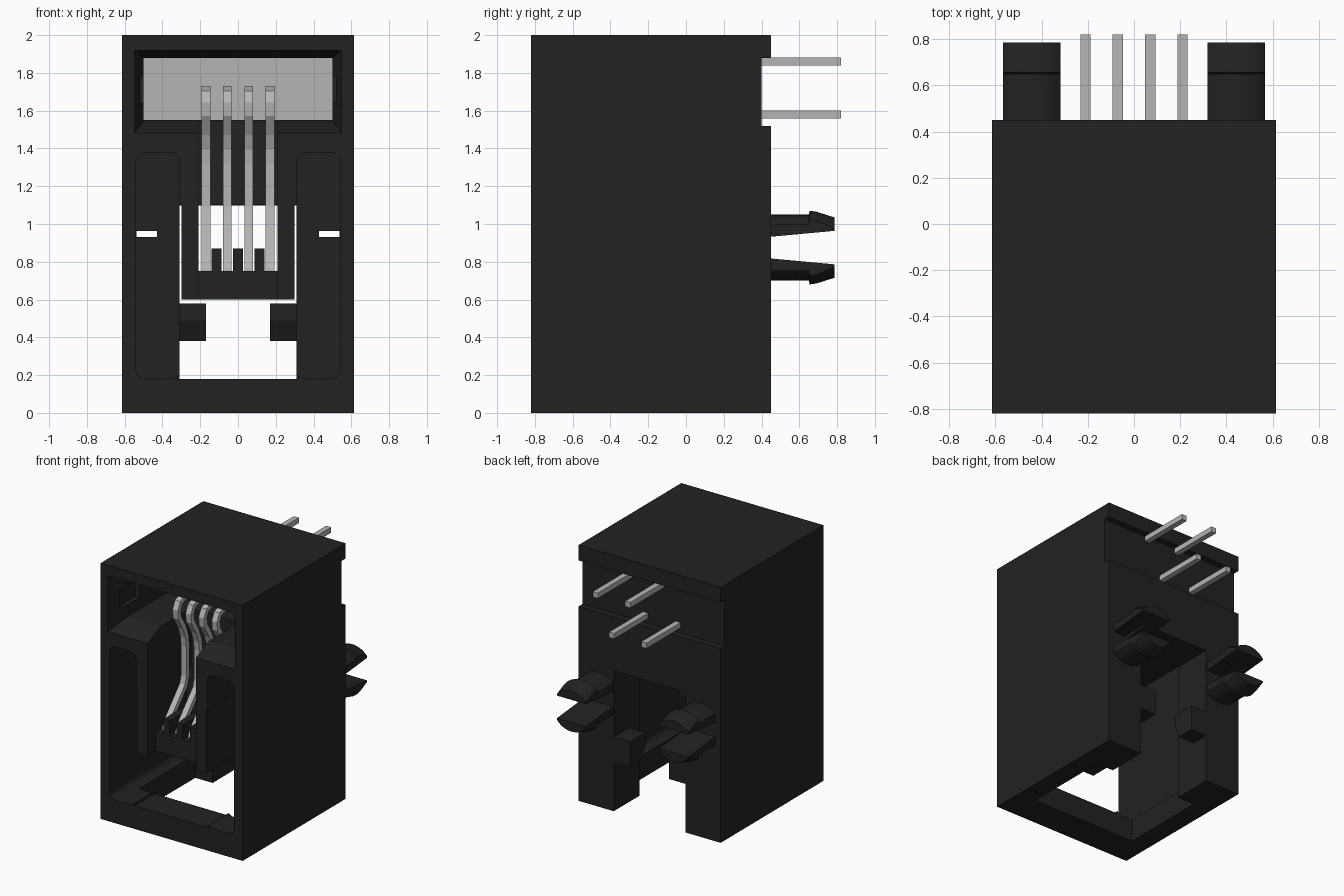
import bpy, bmesh, math
from mathutils import Vector

cube = bpy.data.objects.get("Cube")
if cube:
    bpy.data.objects.remove(cube, do_unlink=True)


def material(name, rgb, rough):
    m = bpy.data.materials.new(name)
    m.use_nodes = True
    m.diffuse_color = (*rgb, 1)
    bsdf = next(n for n in m.node_tree.nodes if n.type == 'BSDF_PRINCIPLED')
    bsdf.inputs["Base Color"].default_value = (*rgb, 1)
    bsdf.inputs["Roughness"].default_value = rough
    return m


BLACK = material("black plastic", (0.016, 0.016, 0.016), 0.6)
METAL = material("contact metal", (0.46, 0.46, 0.46), 0.5)


def finish(name, bm, mat):
    bmesh.ops.recalc_face_normals(bm, faces=bm.faces[:])
    me = bpy.data.meshes.new(name)
    bm.to_mesh(me)
    bm.free()
    me.materials.append(mat)
    ob = bpy.data.objects.new(name, me)
    bpy.context.collection.objects.link(ob)
    return ob


def prism(name, pts, axis, lo, hi, mat=BLACK, end=None):
    """Extrude a 2D outline along x (points are y, z) or y (points are x, z)."""
    def at(p, t):
        return (t, p[0], p[1]) if axis == 'x' else (p[0], t, p[1])
    bm = bmesh.new()
    a = [bm.verts.new(at(p, lo)) for p in pts]
    b = [bm.verts.new(at(p, hi)) for p in (end or pts)]
    bm.faces.new(a)
    bm.faces.new(b[::-1])
    n = len(pts)
    for i in range(n):
        j = (i + 1) % n
        bm.faces.new((a[j], a[i], b[i], b[j]))
    return finish(name, bm, mat)


def rect(x0, x1, z0, z1):
    return [(x0, z0), (x1, z0), (x1, z1), (x0, z1)]


def round_rect(x0, x1, z0, z1, r, n=5):
    corners = [(x1 - r, z1 - r), (x0 + r, z1 - r), (x0 + r, z0 + r), (x1 - r, z0 + r)]
    pts = []
    for k, (cx, cz) in enumerate(corners):
        for i in range(n + 1):
            a = math.pi / 2 * (k + i / n)
            pts.append((cx + r * math.cos(a), cz + r * math.sin(a)))
    return pts


def box(name, x0, x1, y0, y1, z0, z1, mat=BLACK):
    return prism(name, rect(x0, x1, z0, z1), 'y', y0, y1, mat)


def boolean(ob, tool, op='DIFFERENCE'):
    mod = ob.modifiers.new(op.title(), 'BOOLEAN')
    mod.operation, mod.solver, mod.object = op, 'EXACT', tool
    bpy.ops.object.select_all(action='DESELECT')
    bpy.context.view_layer.objects.active = ob
    ob.select_set(True)
    bpy.ops.object.modifier_apply(modifier=mod.name)
    bpy.data.objects.remove(tool, do_unlink=True)


# Housing with its plug cavity, contact window, rear slot and open underside
housing = box("housing", -0.615, 0.615, -0.82, 0.45, 0, 2)
cuts = [
    box("cut", -0.7, 0.7, 0.40, 0.5, 1.52, 1.88),
    prism("cut", rect(-0.552, 0.552, 1.477, 1.922), 'y', -0.83, -0.66,
          end=rect(-0.50, 0.50, 1.55, 1.88)),
    box("cut", -0.50, 0.50, -0.70, 0.30, 1.55, 1.88),
    box("cut", -0.535, 0.535, -0.72, -0.5, 1.64, 1.78),
    box("cut", -0.32, 0.32, -0.83, 0.131, 0.18, 1.1),
    box("cut", -0.21, 0.21, -0.83, -0.28, 1.0, 1.6),
    box("cut", -0.31, 0.31, 0.1, 0.5, -0.1, 1.098),
    box("cut", -0.46, 0.46, -0.57, 0.129, -0.1, 0.3),
]
for s in (-1, 1):
    x0, x1 = sorted((s * 0.31, s * 0.54))
    cuts.append(prism("cut", round_rect(x0, x1, 0.181, 1.378, 0.05), 'y', -0.84, 0.13))
    x0, x1 = sorted((s * 0.43, s * 0.538))
    cuts.append(box("cut", x0, x1, 0.1, 0.5, 0.93, 0.963))
for c in cuts:
    boolean(housing, c)

# Contact carrier: two pillars, a base and comb teeth between the contacts
for side, s in (("left", 1), ("right", -1)):
    x0, x1 = sorted((s * 0.21, s * 0.30))
    box(side + "_pillar", x0, x1, -0.82, -0.35, 0.6, 1.11)
box("comb_base", -0.215, 0.215, -0.72, -0.45, 0.6, 0.75)
for i in range(3):
    x = (i - 1) * 0.114
    box("comb_tooth", x - 0.026, x + 0.026, -0.72, -0.45, 0.74, 0.87)

# Latch stops in the rear slot
stop = [(0.45, 0.58), (0.26, 0.58), (0.26, 0.49), (0.31, 0.38), (0.45, 0.38)]
for side, s in (("left", 1), ("right", -1)):
    x0, x1 = sorted((s * 0.17, s * 0.312))
    prism(side + "_latch_stop", stop, 'x', x0, x1)

# Split mounting pegs with barbed tips
def peg(name, cx, s):
    cz = 0.875
    profile = [(0.42, 0), (0.42, 0.175), (0.65, 0.175), (0.655, 0.195),
               (0.69, 0.19), (0.785, 0.16), (0.785, 0)]
    bm = bmesh.new()
    n = 40
    rings = []
    for y, r in profile[1:-1]:
        rings.append([bm.verts.new((cx + r * math.cos(2 * math.pi * i / n), y,
                                    cz + r * math.sin(2 * math.pi * i / n)))
                      for i in range(n)])
    for a, b in zip(rings, rings[1:]):
        for i in range(n):
            j = (i + 1) % n
            bm.faces.new((a[i], a[j], b[j], b[i]))
    bm.faces.new(rings[0])
    bm.faces.new(rings[-1])
    ob = finish(name, bm, BLACK)
    boolean(ob, box("trim", cx - 0.125, cx + 0.125, 0.3, 0.9, 0.5, 1.3), 'INTERSECT')
    gap = [(0.40, 0.822), (0.40, 0.928), (0.80, 0.965), (0.80, 0.785)]
    boolean(ob, prism("gap", gap, 'x', cx - 0.3, cx + 0.3))
    x0, x1 = sorted((s * 0.43, s * 0.538))
    boolean(ob, box("slit", x0, x1, 0.3, 0.9, 0.9, 0.963))
    bpy.ops.object.shade_smooth_by_angle(angle=math.radians(25))


for side, s in (("left", 1), ("right", -1)):
    peg(side + "_mounting_peg", s * 0.443, s)

# Metal plate at the back of the contact window
box("contact_plate", -0.50, 0.50, 0.28, 0.305, 1.55, 1.88, METAL)

# Bent spring contacts: a side outline offset from the bend path
path = [(0.29, 1.71), (-0.44, 1.71), (-0.49, 1.69), (-0.515, 1.64), (-0.51, 1.58),
        (-0.45, 1.48), (-0.42, 1.40), (-0.41, 1.32), (-0.41, 1.09), (-0.43, 1.02),
        (-0.62, 0.81), (-0.645, 0.76), (-0.65, 0.68)]
P = [Vector(p) for p in path]
front, back = [], []
for i, p in enumerate(P):
    t = (P[min(i + 1, len(P) - 1)] - P[max(i - 1, 0)]).normalized()
    nrm = Vector((-t.y, t.x)) * 0.02
    front.append(tuple(p + nrm))
    back.append(tuple(p - nrm))
outline = front + back[::-1]
for i in range(4):
    x = (i - 1.5) * 0.113
    prism("spring_contact", outline, 'x', x - 0.023, x + 0.023, METAL)

# Rear solder pins in two staggered rows
for i in range(4):
    x = (i - 1.5) * 0.14
    z = 1.86 if i % 2 else 1.58
    box("solder_pin", x - 0.022, x + 0.022, 0.29, 0.82, z - 0.021, z + 0.021, METAL)
